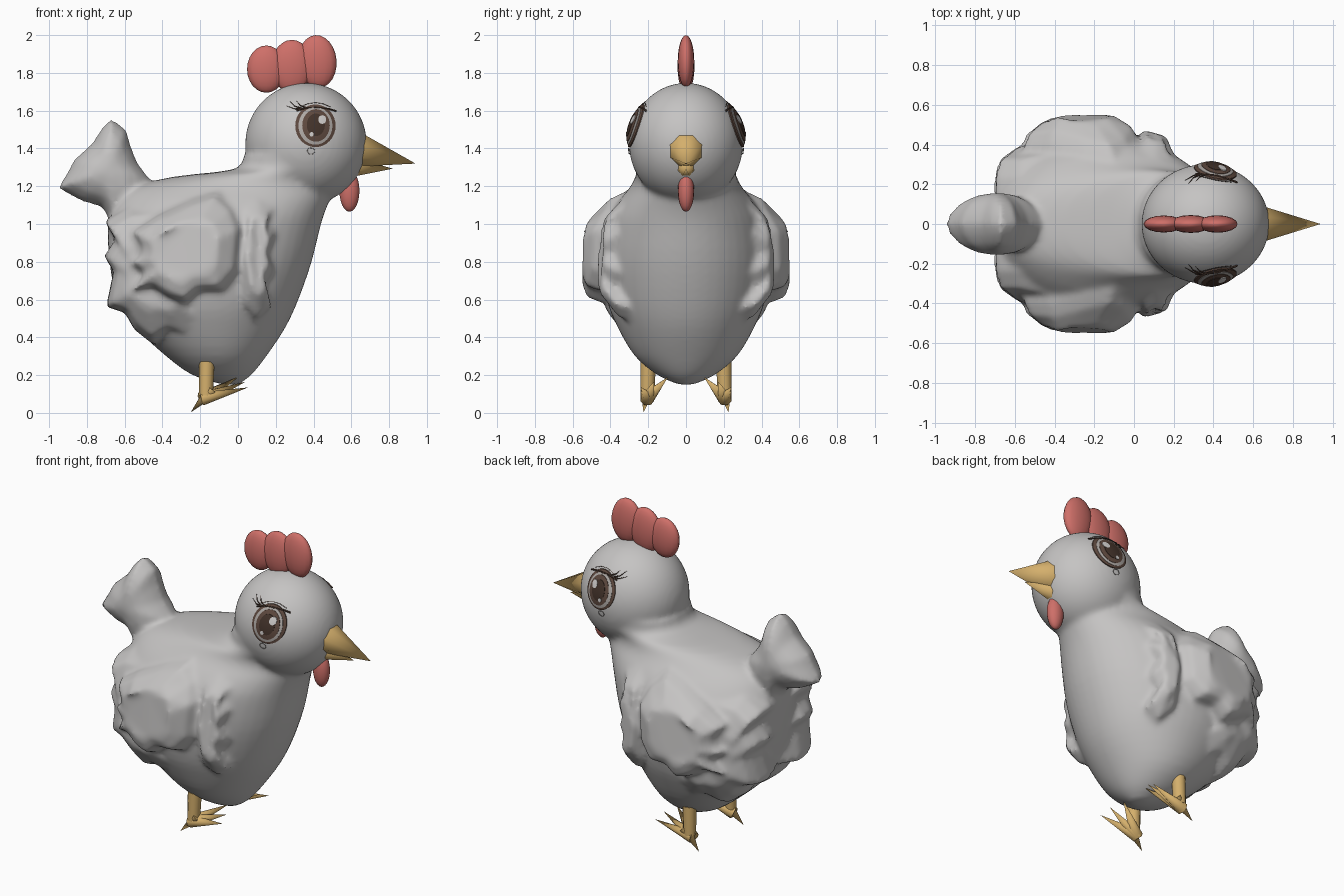
import bpy, bmesh, math
from mathutils import Vector, Matrix

if "Cube" in bpy.data.objects:
    bpy.data.objects.remove(bpy.data.objects["Cube"])


def material(name, r, g, b):
    m = bpy.data.materials.new(name)
    m.use_nodes = True
    m.diffuse_color = (r, g, b, 1)
    m.node_tree.nodes["Principled BSDF"].inputs["Base Color"].default_value = (r, g, b, 1)
    return m


PLUMAGE = material("pale_grey_plumage", .56, .55, .545)
HORN = material("golden_horn", .66, .43, .15)
RED = material("comb_red", .62, .16, .14)
BROWN = material("iris_brown", .11, .065, .048)
DARK = material("dark_brown", .055, .032, .023)
WHITE = material("eye_grey", .42, .39, .37)
GLINT = material("eye_glint", .62, .60, .59)


def finish(bm, name, mat, smooth=None):
    me = bpy.data.meshes.new(name)
    bm.to_mesh(me)
    bm.free()
    ob = bpy.data.objects.new(name, me)
    bpy.context.collection.objects.link(ob)
    me.materials.append(mat)
    if smooth is not None:
        bpy.ops.object.select_all(action="DESELECT")
        ob.select_set(True)
        bpy.context.view_layer.objects.active = ob
        bpy.ops.object.shade_smooth_by_angle(angle=math.radians(smooth))
    return ob


def loft(bm, rings):
    loops = [[bm.verts.new(p) for p in ring] for ring in rings]
    n = len(loops[0])
    for a, b in zip(loops, loops[1:]):
        for i in range(n):
            bm.faces.new((a[i], a[(i + 1) % n], b[(i + 1) % n], b[i]))
    bm.faces.new(loops[0][::-1])
    bm.faces.new(loops[-1])


def spline(rows, steps):
    """Smooth rows of numbers with a Catmull-Rom curve."""
    p = [Vector(r) for r in [rows[0]] + rows + [rows[-1]]]
    out = []
    for a, b, c, d in zip(p, p[1:], p[2:], p[3:]):
        for k in range(steps):
            t = k / steps
            out.append((b * 2 + (c - a) * t + (a * 2 - b * 5 + c * 4 - d) * t * t
                        + (b * 3 - a - c * 3 + d) * t ** 3) / 2)
    return out + [p[-1]]


def pillow(bm, outline, rings, side=1, lean=0):
    """Puffed side-view outline: rings are (scale, y) pairs, lean pulls its borders inward."""
    cx = sum(p[0] for p in outline) / len(outline)
    cz = sum(p[1] for p in outline) / len(outline)
    made = []
    for s, y in rings:
        ring = []
        for px, pz in outline:
            x, z = cx + (px - cx) * s, cz + (pz - cz) * s
            inward = lean * (max(0, z - .97) * .75 + max(0, -.38 - x) * .45
                             + max(0, x + .1) * .4 + max(0, .6 - z) * .7)
            ring.append((x, side * (y - inward), z))
        made.append(ring)
    loft(bm, made)


# Body slices: height, rear x, front x, half width
BODY = [(.15, -.08, .0, .04), (.2, -.24, .07, .15), (.3, -.38, .15, .27),
        (.45, -.54, .25, .36), (.6, -.64, .32, .42), (.8, -.68, .39, .445),
        (1.0, -.69, .44, .425), (1.1, -.66, .475, .375), (1.19, -.57, .52, .3),
        (1.25, -.34, .56, .27), (1.29, -.02, .59, .268), (1.36, .03, .62, .28)]
bm = bmesh.new()
slices = []
for z, x0, x1, ry in spline(BODY, 3):
    ring = []
    for i in range(48):
        a = math.tau * i / 48
        c, s = math.cos(a), math.sin(a)
        y = math.copysign(abs(s) ** (.85 if c < 0 else 1), s)
        ring.append(((x0 + x1) / 2 + c * (x1 - x0) / 2, ry * y, z))
    slices.append(ring)
loft(bm, slices)

# Head
HEAD, HR = Vector((.36, 0, 1.425)), Vector((.322, .302, .322))
bmesh.ops.create_uvsphere(bm, u_segments=48, v_segments=32, radius=1,
                          matrix=Matrix.Translation(HEAD) @ Matrix.Diagonal((*HR, 1)))

# Raised tail
TAIL = [(-.955, 1.19), (-.9, 1.28), (-.87, 1.34), (-.77, 1.43), (-.72, 1.51), (-.67, 1.56),
        (-.59, 1.5), (-.57, 1.42), (-.53, 1.32), (-.46, 1.23), (-.45, 1.05),
        (-.65, .97), (-.72, 1.09), (-.83, 1.12)]
half = [(.15, .155), (.45, .14), (.72, .105), (.9, .055)]
pillow(bm, TAIL, [(s, -y) for s, y in half] + [(1, 0)] + half[::-1])

# Wings, collar and rump feathers with scalloped edges
WING = [(.03, .98), (-.01, 1.1), (-.1, 1.18), (-.25, 1.13), (-.42, 1.05), (-.56, .96),
        (-.52, .88), (-.53, .83), (-.585, .79), (-.5, .74), (-.565, .64), (-.46, .67),
        (-.36, .61), (-.28, .58), (-.2, .65), (-.08, .65), (.01, .75)]
COLLAR = [(.03, 1.13), (.1, 1.19), (.2, 1.14), (.15, 1.05), (.2, .95), (.16, .85),
          (.19, .75), (.14, .67), (.18, .56), (.1, .48), (.03, .56), (.0, .8)]
RUMP = [(-.3, 1.13), (-.58, 1.1), (-.71, 1.02), (-.65, .92), (-.71, .83), (-.66, .75),
        (-.7, .56), (-.6, .53), (-.55, .44), (-.45, .36), (-.36, .42), (-.25, .38),
        (-.15, .45), (-.2, .8)]
for side in (1, -1):
    pillow(bm, WING, [(.85, .25), (1, .41), (.99, .475), (.88, .525), (.6, .55)], side, 1)
    pillow(bm, COLLAR, [(.8, .25), (1, .41), (.95, .46), (.6, .515)], side, .7)
    pillow(bm, RUMP, [(.8, .1), (1, .27), (.97, .36), (.85, .42), (.5, .45)], side, .7)
bmesh.ops.recalc_face_normals(bm, faces=bm.faces)
body = finish(bm, "feathered_body", PLUMAGE)
rm = body.modifiers.new("blend", "REMESH")
rm.mode = "VOXEL"
rm.voxel_size = .016
rm.use_smooth_shade = True
sm = body.modifiers.new("soften", "SMOOTH")
sm.factor = .5
sm.iterations = 8


def ellipsoid(name, centre, radii, mat, tilt=0):
    bm = bmesh.new()
    m = Matrix.Translation(centre) @ Matrix.Rotation(tilt, 4, "Y") @ Matrix.Diagonal((*radii, 1))
    bmesh.ops.create_uvsphere(bm, u_segments=16, v_segments=12, radius=1, matrix=m)
    return finish(bm, name, mat, 60)


def spike(name, base, tip, r0, r1, sides, mat):
    base, tip = Vector(base), Vector(tip)
    d = tip - base
    m = (Matrix.Translation((base + tip) / 2) @ d.to_track_quat("Z", "Y").to_matrix().to_4x4()
         @ Matrix.Rotation(math.pi / sides, 4, "Z"))
    bm = bmesh.new()
    bmesh.ops.create_cone(bm, cap_ends=True, segments=sides, radius1=r0, radius2=r1,
                          depth=d.length, matrix=m)
    return finish(bm, name, mat, 65)


# Comb, wattle and beak
ellipsoid("comb_rear", (.15, 0, 1.82), (.102, .043, .125), RED)
ellipsoid("comb_middle", (.285, 0, 1.835), (.108, .045, .14), RED)
ellipsoid("comb_front", (.42, 0, 1.86), (.102, .044, .14), RED, -.08)
ellipsoid("wattle", (.59, 0, 1.175), (.053, .043, .11), RED)
spike("beak_upper", (.6, 0, 1.4), (.94, 0, 1.32), .11, 0, 8, HORN)
spike("beak_lower", (.58, 0, 1.302), (.82, 0, 1.293), .062, 0, 8, HORN)

# Legs and toes
TOES = [(.055, .235, .135), (.04, .17, .165), (.0, .095, .19), (-.25, .225, .003)]
for side, label in ((1, "left"), (-1, "right")):
    ankle = (-.17, side * .205, .09)
    spike(label + "_leg", ankle, (-.165, side * .2, .27), .037, .041, 12, HORN)
    for i, (x, y, z) in enumerate(TOES):
        start = (-.19 if x > -.2 else -.14, side * .205, .075 if x > -.2 else .12)
        spike(f"{label}_toe_{i + 1}", start, (x, side * y, z), .038, 0, 8, HORN)

EX, EZ, ERX, ERZ = .41, 1.52, .107, .125


def skin(x, z, lift):
    """Head surface with the gentle bulge of the eye."""
    u = 1 - ((x - HEAD.x) / HR.x) ** 2 - ((z - HEAD.z) / HR.z) ** 2
    d = ((x - EX) / ERX) ** 2 + ((z - EZ) / ERZ) ** 2
    return HR.y * math.sqrt(max(u, 0)) + .01 * max(0, 1 - d) + lift


def disc(name, side, cx, cz, rx, rz, lift, mat):
    bm = bmesh.new()
    rings = []
    for s, extra in ((1, -.009), (1, 0), (.8, 0), (.55, 0), (.3, 0), (.02, 0)):
        ring = []
        for i in range(32):
            a = math.tau * i / 32
            x, z = cx + rx * s * math.cos(a), cz + rz * s * math.sin(a)
            ring.append((x, side * skin(x, z, lift + extra), z))
        rings.append(ring)
    loft(bm, rings)
    bmesh.ops.recalc_face_normals(bm, faces=bm.faces)
    finish(bm, name, mat, 40)


def stroke(name, side, pts, width, mat, closed=False, taper=False):
    cu = bpy.data.curves.new(name, "CURVE")
    cu.dimensions = "3D"
    cu.bevel_depth = width
    cu.bevel_resolution = 1
    sp = cu.splines.new("POLY")
    sp.points.add(len(pts) - 1)
    sp.use_cyclic_u = closed
    for i, (x, z) in enumerate(pts):
        sp.points[i].co = (x, side * skin(x, z, .004), z, 1)
        sp.points[i].radius = 1 - .85 * i / (len(pts) - 1) if taper else 1
    cu.materials.append(mat)
    bpy.context.collection.objects.link(bpy.data.objects.new(name, cu))


# Eyes: stacked thin plates, then lid line, lashes and tear
LASHES = [((.35, 1.61), (.3, 1.61), (.255, 1.626)), ((.34, 1.61), (.3, 1.625), (.275, 1.65)),
          ((.36, 1.616), (.33, 1.628), (.31, 1.652))]
for side, label in ((1, "left"), (-1, "right")):
    disc(label + "_eye_rim", side, EX, EZ, ERX, ERZ - .012, .004, BROWN)
    disc(label + "_eye_white", side, EX, EZ, .09, .1, .006, WHITE)
    disc(label + "_iris", side, EX + .003, EZ + .002, .073, .086, .008, BROWN)
    disc(label + "_pupil", side, EX + .002, EZ + .005, .048, .06, .010, DARK)
    disc(label + "_glint", side, EX + .036, EZ + .033, .021, .023, .012, GLINT)
    disc(label + "_small_glint", side, EX - .02, EZ - .045, .011, .012, .012, GLINT)
    stroke(label + "_lid", side, [(.31, 1.6), (.36, 1.615), (.42, 1.617), (.48, 1.61), (.52, 1.598)], .005, DARK)
    stroke(label + "_brow", side, [(.33, 1.622), (.37, 1.637), (.41, 1.643), (.45, 1.637), (.49, 1.62)], .0015, DARK)
    for i, lash in enumerate(LASHES):
        stroke(f"{label}_lash_{i + 1}", side, lash, .005, DARK, taper=True)
    tear = [(EX - .023 + .02 * math.cos(k * .524), 1.386 + .017 * math.sin(k * .524)) for k in range(12)]
    stroke(label + "_tear", side, tear, .002, WHITE, closed=True)
